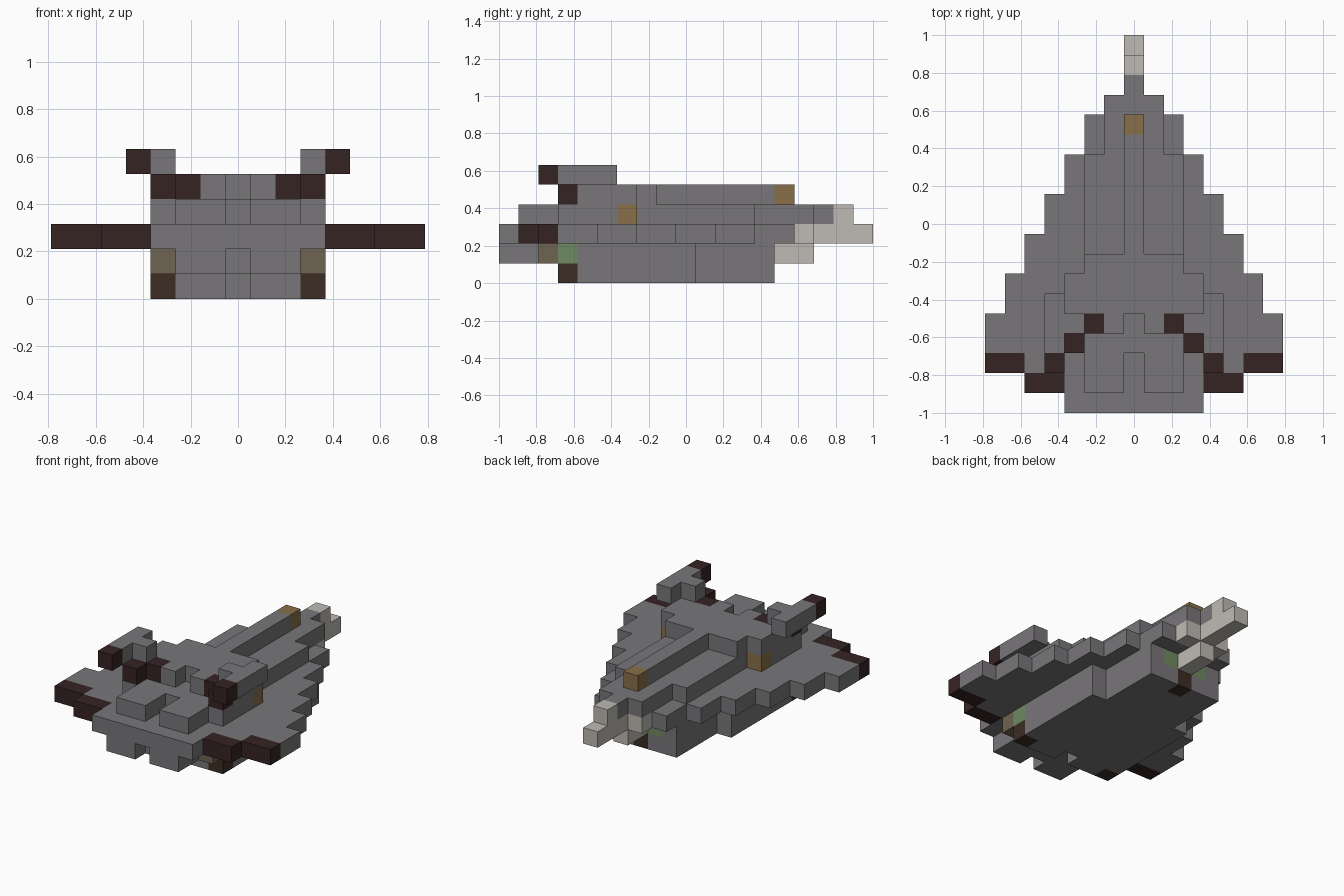
import bpy, bmesh
from mathutils import Vector

if "Cube" in bpy.data.objects:
    bpy.data.objects.remove(bpy.data.objects["Cube"], do_unlink=True)

U = 2 / 19  # block size


def material(name, rgb):
    """Flat colour given as 0-255 display values."""
    lin = [((c / 255 + 0.055) / 1.055) ** 2.4 for c in rgb] + [1]
    m = bpy.data.materials.new(name)
    m.use_nodes = True
    m.diffuse_color = lin
    bsdf = next(n for n in m.node_tree.nodes if n.type == "BSDF_PRINCIPLED")
    bsdf.inputs["Base Color"].default_value = lin
    bsdf.inputs["Roughness"].default_value = 0.9
    return m


GREY = material("hull_grey", (120, 118, 121))
DARK = material("dark_maroon", (54, 35, 36))
CREAM = material("pale_cream", (191, 186, 179))
GOLD = material("gold", (136, 112, 72))
GREEN = material("green", (112, 138, 96))
TAUPE = material("taupe", (112, 99, 82))
BROWN = material("dark_brown", (60, 45, 35))

blocks = {}  # (i, j, k) -> (part, material); later calls repaint earlier blocks


def fill(part, mat, k, j0, j1, i0, i1):
    """Fill rows j0..j1 and columns i0..i1 of layer k, on both sides."""
    for j in range(j0, j1 + 1):
        for i in range(i0, i1 + 1):
            for s in (i, -i):
                blocks[s, j, k] = (part, mat)


# Keel: two lower layers, narrower towards the nose
for k in (0, 1):
    fill("keel", GREY, k, 4, 9, 0, 3)
    fill("keel", GREY, k, 10, 13, 0, 2)
fill("keel", GREY, 0, 3, 3, 1, 2)
fill("keel", GREY, 1, 0, 3, 1, 2)
fill("keel", GREY, 1, 1, 3, 0, 0)
fill("keel_light", BROWN, 0, 3, 3, 3, 3)
fill("keel_light", GREEN, 1, 3, 3, 3, 3)
fill("keel_light", TAUPE, 1, 2, 2, 3, 3)
fill("bow_light", BROWN, 0, 13, 13, 0, 0)
fill("bow_light", GREEN, 1, 13, 13, 1, 1)

# Wing layer: stepped triangle
for j, half in enumerate([3, 5, 7, 7, 7, 6, 6, 5, 5, 4, 4, 3, 3, 2, 2]):
    fill("wing", GREY, 2, j, j, 0, half)
fill("wing_engine", DARK, 2, 1, 1, 4, 5)
fill("wing_engine", DARK, 2, 2, 2, 6, 7)

# Nose
fill("nose", CREAM, 1, 14, 15, 0, 0)
fill("nose", CREAM, 2, 15, 15, 0, 1)
fill("nose", CREAM, 2, 16, 18, 0, 0)
fill("nose", CREAM, 3, 17, 17, 0, 0)

# Upper deck with a notch at the stern
fill("deck", GREY, 3, 1, 2, 1, 2)
fill("deck", GREY, 3, 3, 12, 0, 2)
fill("deck", GREY, 3, 3, 6, 3, 3)
fill("deck", GREY, 3, 13, 15, 0, 1)
fill("deck", GREY, 3, 16, 16, 0, 0)
fill("deck_light", GOLD, 3, 6, 6, 3, 3)

# Top superstructure and spine
fill("superstructure", GREY, 4, 4, 4, 1, 3)
fill("superstructure", GREY, 4, 5, 6, 0, 3)
fill("superstructure", GREY, 4, 7, 7, 0, 2)
fill("spine", GREY, 4, 8, 13, 0, 0)
fill("spine_light", GOLD, 4, 14, 14, 0, 0)
fill("upper_engine", DARK, 4, 3, 3, 3, 3)
fill("upper_engine", DARK, 4, 4, 4, 2, 2)

# Raised pods on short arms
fill("pod", GREY, 5, 3, 5, 4, 4)
fill("pod", GREY, 5, 4, 4, 3, 3)
fill("pod_engine", DARK, 5, 2, 2, 4, 4)


def build(part):
    """Make one object from the exposed faces of a part's blocks."""
    bm = bmesh.new()
    mats = []
    for cell, (owner, mat) in blocks.items():
        if owner != part:
            continue
        if mat not in mats:
            mats.append(mat)
        i, j, k = cell
        centre = Vector((i, j - 9, k + 0.5)) * U
        for axis in range(3):
            for sign in (-1, 1):
                near = list(cell)
                near[axis] += sign
                if tuple(near) in blocks:
                    continue
                n, a, b = Vector(), Vector(), Vector()
                n[axis] = sign
                a[(axis + 1) % 3] = 1
                b = n.cross(a)
                ring = [n + a + b, n - a + b, n - a - b, n + a - b]
                f = bm.faces.new([bm.verts.new(centre + v * U / 2) for v in ring])
                f.material_index = mats.index(mat)
    bmesh.ops.remove_doubles(bm, verts=bm.verts, dist=U / 100)
    mesh = bpy.data.meshes.new(part)
    bm.to_mesh(mesh)
    bm.free()
    for m in mats:
        mesh.materials.append(m)
    bpy.context.scene.collection.objects.link(bpy.data.objects.new(part, mesh))


for part in dict.fromkeys(owner for owner, _ in blocks.values()):
    build(part)
